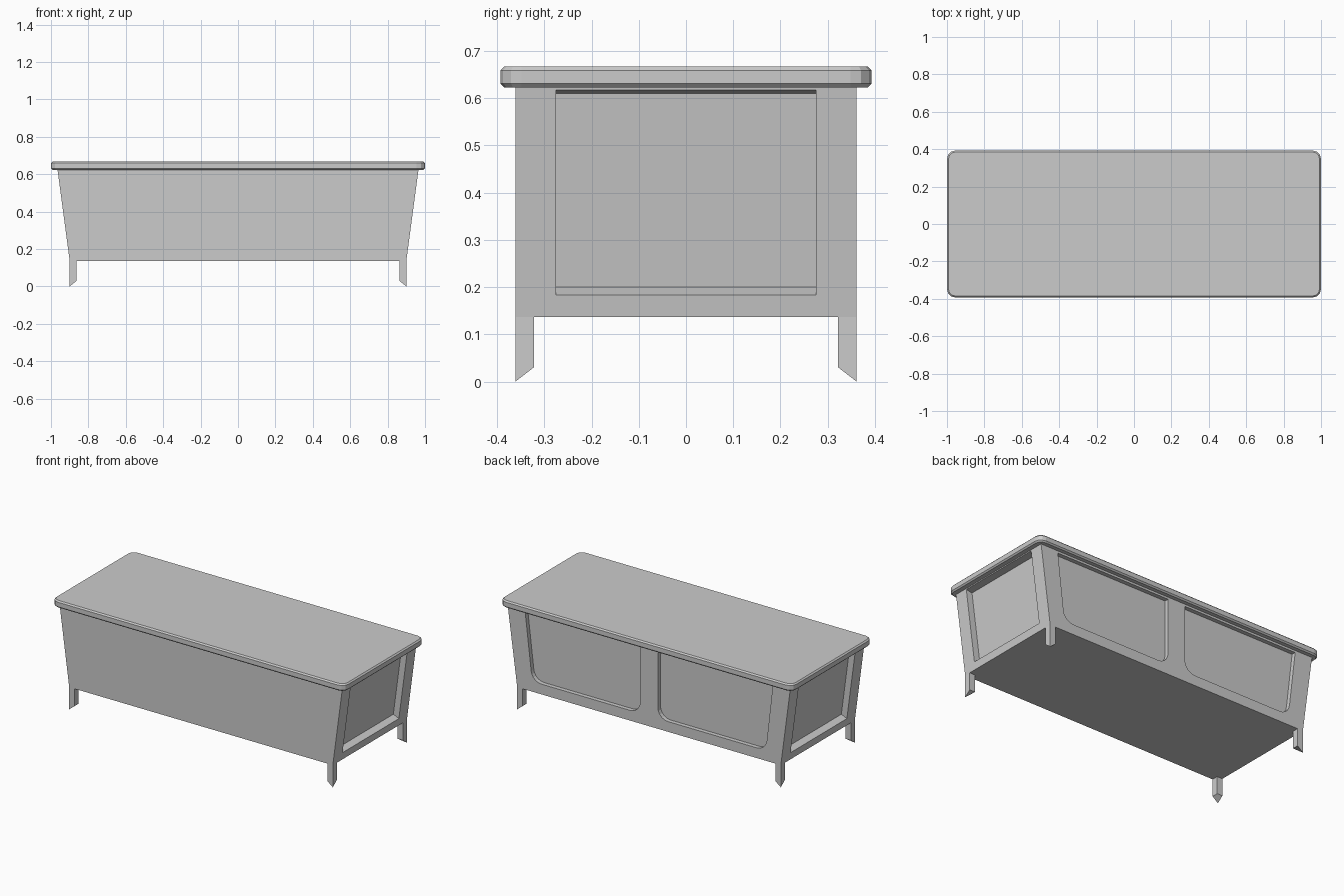
import bpy, bmesh
from math import cos, sin, radians

if "Cube" in bpy.data.objects:
    bpy.data.objects.remove(bpy.data.objects["Cube"])


def loft(name, loops):
    """Closed solid skinned through loops with equal point counts."""
    bm = bmesh.new()
    rings = [[bm.verts.new(p) for p in loop] for loop in loops]
    n = len(rings[0])
    for a, b in zip(rings, rings[1:]):
        for i in range(n):
            j = (i + 1) % n
            bm.faces.new((a[i], a[j], b[j], b[i]))
    bm.faces.new(rings[0])
    bm.faces.new(rings[-1])
    bmesh.ops.recalc_face_normals(bm, faces=bm.faces)
    mesh = bpy.data.meshes.new(name)
    bm.to_mesh(mesh)
    bm.free()
    ob = bpy.data.objects.new(name, mesh)
    bpy.context.collection.objects.link(ob)
    return ob


def arc(cx, cy, r, a0, a1, steps=4):
    angles = [radians(a0 + (a1 - a0) * i / steps) for i in range(steps + 1)]
    return [(cx + r * cos(a), cy + r * sin(a)) for a in angles]


def cut(ob, cutter):
    cutter.hide_render = True
    mod = ob.modifiers.new("recess", 'BOOLEAN')
    mod.operation, mod.solver, mod.object = 'DIFFERENCE', 'EXACT', cutter
    bpy.context.view_layer.objects.active = ob
    bpy.ops.object.modifier_apply(modifier=mod.name)
    bpy.data.objects.remove(cutter)


def rounded_slab_ring(inset, z, hx=1.0, hy=0.393, r=0.045):
    pts = []
    for sx, sy, a in ((1, 1, 0), (-1, 1, 90), (-1, -1, 180), (1, -1, 270)):
        pts += arc(sx * (hx - r), sy * (hy - r), r - inset, a, a + 90, 3)
    return [(x, y, z) for x, y in pts]


# Desk top with chamfered rim
loft("desk_top", [rounded_slab_ring(i, z) for i, z in
                  ((0.008, 0.623), (0, 0.631), (0, 0.659), (0.008, 0.667))])


# Body with ends that lean outward
Z0, Z1, HY = 0.137, 0.625, 0.361


def end_x(z):
    return 0.9 + 0.065 * (z - Z0) / (Z1 - Z0)


body = loft("body", [[(sx * end_x(z), sy * HY, z) for sx, sy in
                      ((1, 1), (-1, 1), (-1, -1), (1, -1))] for z in (Z0, Z1)])

for s in (1, -1):
    # Sunken end panel with sloped top and bottom ledges
    loops = []
    for t in (-0.5, 1):
        lo, hi = 0.183 + 0.017 * t, 0.617 - 0.007 * t
        loops.append([(s * (end_x(z) - 0.04 * t), y, z) for y, z in
                      ((-0.275, lo), (0.275, lo), (0.275, hi), (-0.275, hi))])
    cut(body, loft("end_cutter", loops))

    # Sunken back panel with rounded lower corners
    outline = ([(0.06, 0.61)] + arc(0.13, 0.27, 0.07, 180, 270, 5)
               + arc(0.735, 0.27, 0.07, 270, 355, 5) + [(0.845, 0.61)])
    cut(body, loft("back_cutter", [[(s * x, y, z) for x, z in outline]
                                   for y in (0.335, 0.40)]))

# Legs with feet cut to a point at the outer corner
for sx, side in ((1, "right"), (-1, "left")):
    for sy, end in ((1, "back"), (-1, "front")):
        foot = ((0.9, HY, 0), (0.863, HY, 0.03), (0.863, 0.322, 0.03), (0.9, 0.322, 0.03))
        loft(f"{end}_{side}_leg", [[(sx * x, sy * y, z) for x, y, z in foot],
                                   [(sx * x, sy * y, Z0) for x, y, z in foot]])
